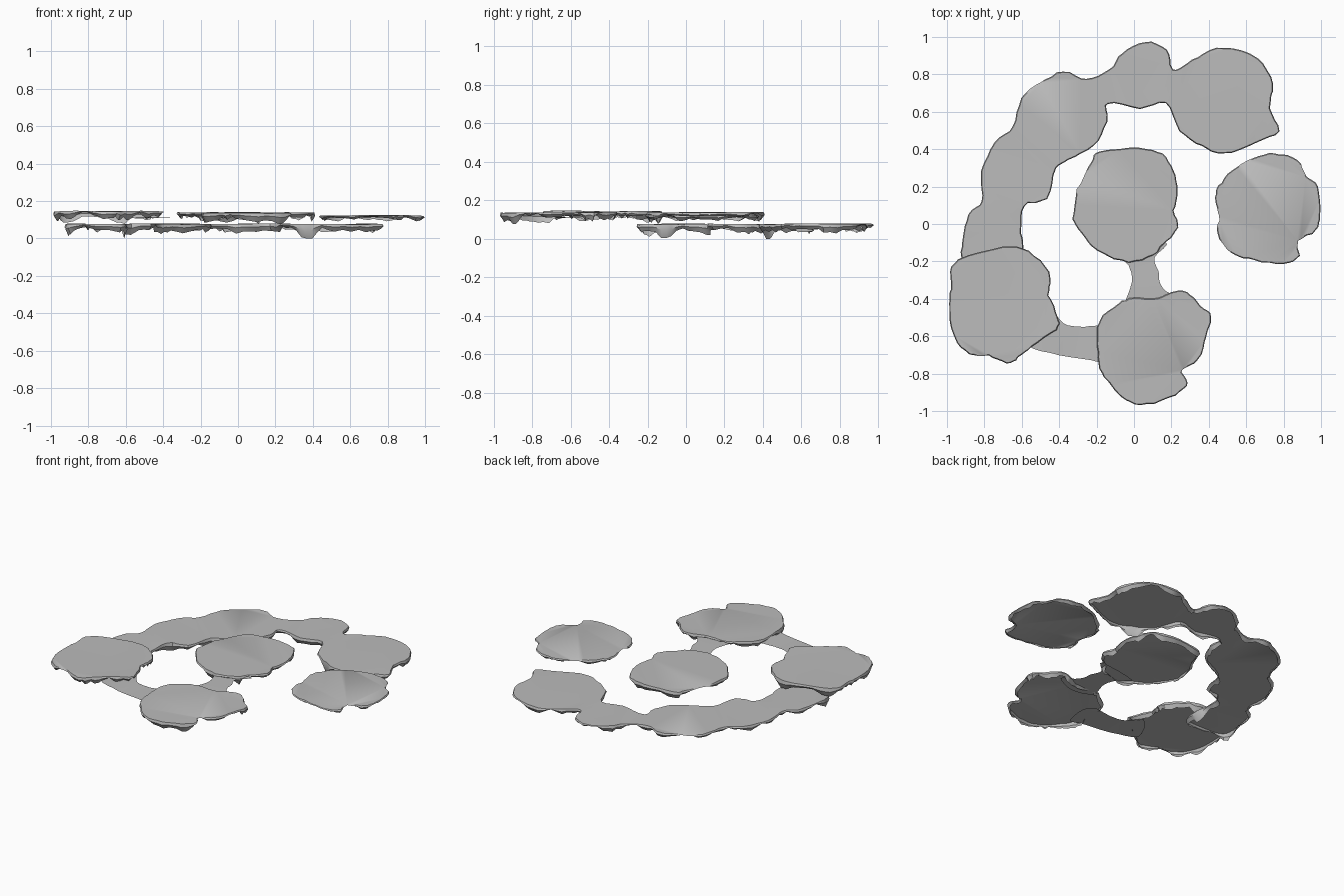
import bpy, bmesh, math, random
from mathutils import Vector, noise

random.seed(4)
default_cube = bpy.data.objects.get("Cube")
if default_cube:
    bpy.data.objects.remove(default_cube, do_unlink=True)

# Single stone colour
stone = bpy.data.materials.new("stone_grey")
stone.use_nodes = True
stone_colour = (.5, .5, .5, 1)
stone.diffuse_color = stone_colour
stone.node_tree.nodes["Principled BSDF"].inputs["Base Color"].default_value = stone_colour

# Places where the ragged rim hangs deepest: x, y, extra depth
DRIPS = [(-.6, -.1, .05), (.37, .41, .07), (-.6, .12, .04), (.72, .5, .03),
         (.22, -.9, .03), (-.9, -.2, .03), (-.3, .4, .03), (-.96, -.55, .03)]


def smooth_outline(points, steps, jitter):
    """Closed curve through the points, counter-clockwise, with a broken edge."""
    pts = [Vector(p) for p in points]
    count = len(pts)
    area = sum(pts[i - 1].cross(pts[i]) for i in range(count))
    if area < 0:
        pts.reverse()
    outline = []
    for i in range(count):
        before, start, end, after = (pts[(i + k) % count] for k in (-1, 0, 1, 2))
        for step in range(steps):
            t = step / steps
            bend_in = (end - before) * (t - 2 * t**2 + t**3) / 2
            bend_out = (after - start) * (t**3 - t**2) / 2
            blend = 3 * t**2 - 2 * t**3
            point = start.lerp(end, blend) + bend_in + bend_out
            wobble = Vector((random.uniform(-1, 1), random.uniform(-1, 1)))
            outline.append(point + wobble * jitter)
    return outline


def hang_depth(point, depth):
    """Uneven length of the rim below the surface."""
    patch = noise.noise(Vector((point.x * 9, point.y * 9, depth)))
    drop = depth * (.75 + patch + random.uniform(-.25, .25))
    for x, y, extra in DRIPS:
        distance = (point - Vector((x, y))).length
        drop += extra * math.exp(-(distance / .05) ** 2)
    return max(drop, .006)


def make_sheet(name, points, height, depth=0, steps=4, jitter=.004):
    """Flat rocky sheet with an optional ragged rim hanging from its edge."""
    outline = smooth_outline(points, steps, jitter)
    count = len(outline)
    bm = bmesh.new()
    top = []
    for p in outline:
        lift = noise.noise(Vector((p.x * 4, p.y * 4, height))) * .006
        top.append(bm.verts.new((p.x, p.y, height + lift)))

    if depth:
        middle, bottom = [], []
        for i, p in enumerate(outline):
            along = outline[(i + 1) % count] - outline[i - 1]
            outward = Vector((along.y, -along.x)).normalized()
            drop = hang_depth(p, depth)
            bulge = p + outward * .005
            tuck = p - outward * .012
            middle.append(bm.verts.new((bulge.x, bulge.y, top[i].co.z - drop * .4)))
            bottom.append(bm.verts.new((tuck.x, tuck.y, max(top[i].co.z - drop, 0))))
        for upper, lower in ((top, middle), (middle, bottom)):
            for i in range(count):
                j = (i + 1) % count
                bm.faces.new((upper[i], lower[i], lower[j], upper[j]))

    surface = bm.faces.new(top)
    bmesh.ops.triangulate(bm, faces=[surface])
    mesh = bpy.data.meshes.new(name)
    bm.to_mesh(mesh)
    bm.free()
    mesh.materials.append(stone)
    sheet = bpy.data.objects.new(name, mesh)
    bpy.context.collection.objects.link(sheet)
    bpy.ops.object.select_all(action='DESELECT')
    sheet.select_set(True)
    bpy.context.view_layer.objects.active = sheet
    bpy.ops.object.shade_smooth_by_angle(angle=math.radians(35))
    return sheet


# Upper platforms
make_sheet("left_front_platform", [
    (-.97, -.23), (-.88, -.17), (-.7, -.13), (-.6, -.13), (-.48, -.22), (-.45, -.3),
    (-.46, -.38), (-.41, -.5), (-.42, -.56), (-.55, -.65), (-.62, -.71), (-.68, -.74),
    (-.78, -.7), (-.88, -.69), (-.96, -.6), (-.985, -.42), (-.97, -.33)], .145, .04)

make_sheet("front_platform", [
    (-.18, -.52), (-.08, -.43), (0, -.4), (.13, -.4), (.2, -.37), (.28, -.37),
    (.35, -.44), (.41, -.5), (.38, -.6), (.34, -.72), (.25, -.78), (.28, -.85),
    (.22, -.91), (.07, -.96), (-.04, -.94), (-.12, -.86), (-.18, -.77), (-.19, -.65)],
    .137, .04)

make_sheet("centre_platform", [
    (-.32, .05), (-.3, .18), (-.22, .33), (-.18, .38), (.03, .4), (.15, .37),
    (.21, .28), (.23, .18), (.21, .07), (.23, -.02), (.15, -.11), (.1, -.16),
    (-.03, -.2), (-.17, -.15), (-.24, -.1), (-.31, 0)], .138, .04)

make_sheet("side_platform", [
    (.44, .14), (.47, .22), (.55, .3), (.67, .36), (.77, .37), (.87, .34),
    (.92, .25), (.98, .2), (.99, .05), (.97, -.03), (.87, -.09), (.88, -.17),
    (.8, -.21), (.65, -.19), (.52, -.15), (.45, -.05), (.46, .04)], .122, .022)

# Lower crescent that runs round the back
make_sheet("back_crescent", [
    (-.63, -.24), (-.6, -.13), (-.61, -.02), (-.59, .1), (-.47, .14), (-.42, .3),
    (-.35, .35), (-.22, .42), (-.15, .55), (-.14, .65), (.03, .62), (.17, .65),
    (.25, .5), (.36, .42), (.48, .38), (.65, .44), (.77, .5), (.72, .62),
    (.74, .75), (.66, .88), (.48, .94), (.34, .89), (.25, .83), (.2, .83),
    (.17, .93), (.06, .97), (-.06, .91), (-.13, .82), (-.25, .77), (-.38, .81),
    (-.5, .75), (-.6, .67), (-.64, .52), (-.74, .43), (-.81, .28), (-.81, .12),
    (-.88, .05), (-.91, -.08), (-.92, -.17), (-.88, -.24)], .078, .038)

# Thin rimless bridges tucked under the platforms
make_sheet("left_bridge", [
    (-.46, -.45), (-.38, -.53), (-.27, -.55), (-.15, -.54), (-.1, -.6),
    (-.12, -.75), (-.22, -.73), (-.4, -.7), (-.57, -.64)], .112, jitter=.002)

make_sheet("centre_bridge", [
    (-.1, -.14), (-.03, -.22), (-.01, -.31), (-.04, -.43), (.1, -.47),
    (.24, -.41), (.15, -.34), (.13, -.25), (.11, -.18), (.17, -.1)], .124, jitter=.002)
